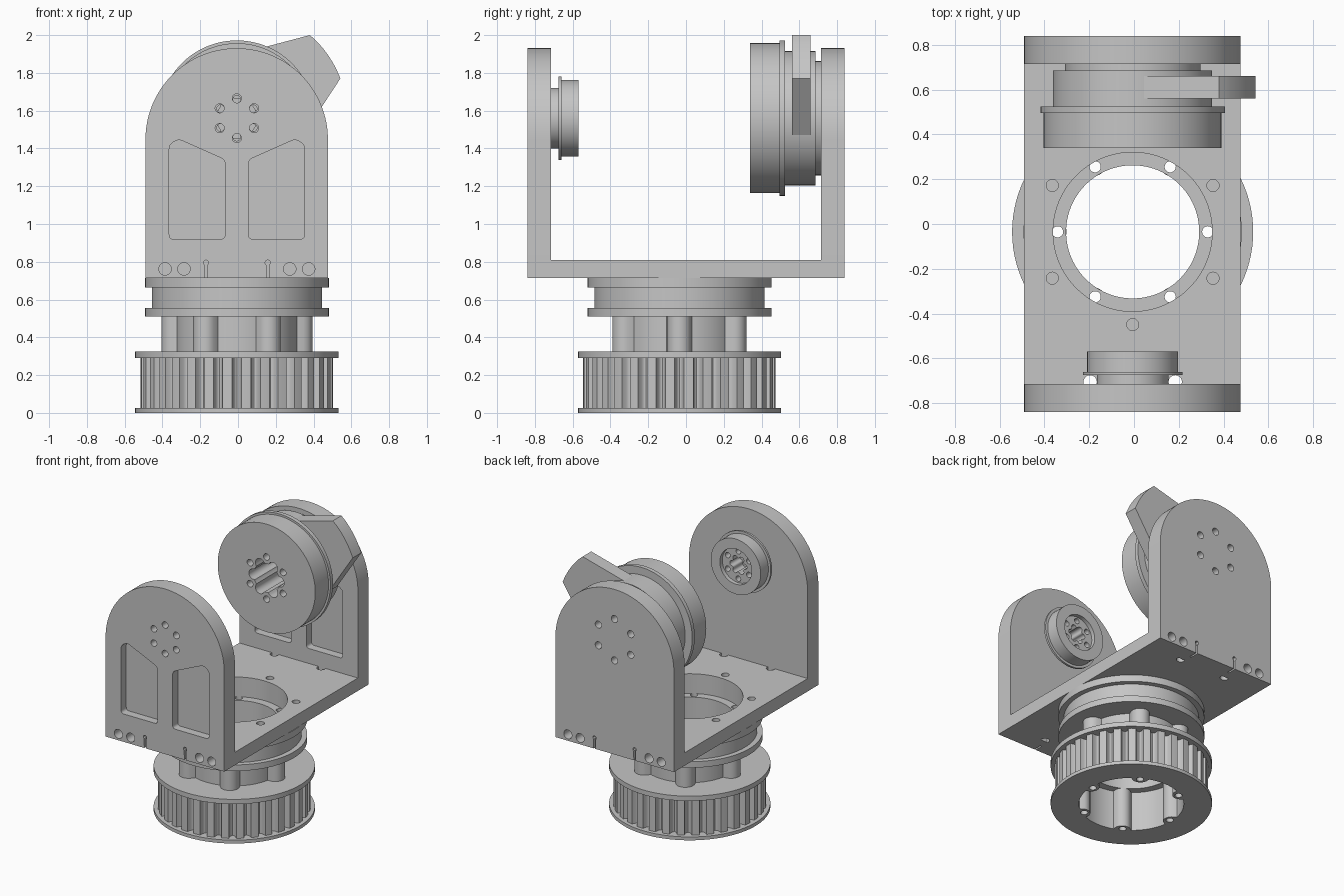
import bpy
import bmesh
from math import sin, cos, pi, sqrt, radians
from mathutils import Vector, Matrix

cube = bpy.data.objects.get("Cube")
if cube:
    bpy.data.objects.remove(cube)

CX, CY = -0.006, -0.035      # turntable axis
SHAFT = 1.56                 # height of the tilt axis
STEP = pi / 3
parts = []

grey = bpy.data.materials.new("machined_grey")
grey.use_nodes = True
tone = (0.56, 0.56, 0.56, 1)
grey.diffuse_color = tone
grey.node_tree.nodes["Principled BSDF"].inputs["Base Color"].default_value = tone


# ---- outline helpers ----
def polar(radius, c=(CX, CY), n=96):
    """Closed outline whose radius is a number or a function of angle."""
    f = radius if callable(radius) else lambda a: radius
    return [(c[0] + f(2 * pi * i / n) * cos(2 * pi * i / n),
             c[1] + f(2 * pi * i / n) * sin(2 * pi * i / n)) for i in range(n)]


def ring_of_holes(dist, r, c=(CX, CY), start=0.0):
    return [polar(r, (c[0] + dist * cos(start + k * STEP),
                      c[1] + dist * sin(start + k * STEP)), 20) for k in range(6)]


def lobed(base, dist, r, side):
    """Six round lobes added outside (side 1) or bosses inside (side -1)."""
    def f(a):
        d = (a + STEP / 2) % STEP - STEP / 2
        q = r * r - (dist * sin(d)) ** 2
        if q < 0:
            return base
        edge = dist * cos(d) + side * sqrt(q)
        return max(base, edge) if side > 0 else min(base, edge)
    return f


def rounded(points, r):
    pts = [Vector(p) for p in points]
    out = []
    for i, p in enumerate(pts):
        a = p + (pts[i - 1] - p).normalized() * r
        b = p + (pts[(i + 1) % len(pts)] - p).normalized() * r
        for t in (0, .2, .4, .6, .8, 1):
            out.append(tuple(a * (1 - t) ** 2 + p * 2 * t * (1 - t) + b * t * t))
    return out


# ---- solid helpers ----
def slab(name, loops, lo, hi, axis="z", keep=True):
    """Extrude outlines (first is outer, others are holes) from lo to hi."""
    cu = bpy.data.curves.new(name, "CURVE")
    cu.dimensions, cu.fill_mode, cu.extrude = "2D", "BOTH", (hi - lo) / 2
    for loop in loops:
        sp = cu.splines.new("POLY")
        sp.points.add(len(loop) - 1)
        for p, co in zip(sp.points, loop):
            p.co = (co[0], co[1], 0, 1)
        sp.use_cyclic_u = True
    tmp = bpy.data.objects.new(name + "_outline", cu)
    bpy.context.collection.objects.link(tmp)
    dg = bpy.context.evaluated_depsgraph_get()
    me = bpy.data.meshes.new_from_object(tmp.evaluated_get(dg))
    bpy.data.objects.remove(tmp)
    mid = (lo + hi) / 2
    if axis == "y":
        me.transform(Matrix.Translation((0, mid, 0)) @ Matrix.Rotation(pi / 2, 4, "X"))
    else:
        me.transform(Matrix.Translation((0, 0, mid)))
    bm = bmesh.new()
    bm.from_mesh(me)
    bmesh.ops.remove_doubles(bm, verts=bm.verts, dist=1e-5)
    bmesh.ops.recalc_face_normals(bm, faces=bm.faces)
    bm.to_mesh(me)
    bm.free()
    me.name = name
    me.materials.clear()
    me.materials.append(grey)
    ob = bpy.data.objects.new(name, me)
    bpy.context.collection.objects.link(ob)
    if keep:
        parts.append(ob)
    else:
        ob.hide_render = True
    return ob


def cut(ob, cutters):
    for c in cutters:
        m = ob.modifiers.new("cut", "BOOLEAN")
        m.operation, m.solver, m.object = "DIFFERENCE", "EXACT", c
    dg = bpy.context.evaluated_depsgraph_get()
    me = bpy.data.meshes.new_from_object(ob.evaluated_get(dg))
    ob.modifiers.clear()
    ob.data = me
    for c in cutters:
        bpy.data.objects.remove(c)


# ---- toothed pulley ----
bolts = ring_of_holes(0.335, 0.025)
bore = polar(lobed(0.35, 0.355, 0.06, -1), n=180)
neck = polar(0.297)


def teeth(a):
    return 0.51 - 0.045 * sqrt(max(0, cos(32 * a)))


slab("pulley_bottom_flange", [polar(0.538), bore] + bolts, 0, 0.025)
slab("pulley_teeth", [polar(teeth, n=512), bore] + bolts, 0.025, 0.29)
slab("pulley_top_flange", [polar(0.538), neck] + bolts, 0.29, 0.325)

# ---- lobed hub and turntable bearing ----
hub = polar(lobed(0.325, 0.335, 0.065, 1), n=180)
slab("lobed_hub", [hub, neck] + bolts, 0.325, 0.51)
slab("bearing_lower_flange", [polar(0.487), neck] + bolts, 0.51, 0.555)
slab("bearing_body", [polar(0.45), neck] + bolts, 0.555, 0.665)
slab("bearing_upper_flange", [polar(0.487), polar(0.355)], 0.665, 0.715)

# ---- bracket floor ----
X0, X1, FOOT = -0.49, 0.476, 0.715
floor_outline = [(X0, -FOOT), (X1, -FOOT), (X1, FOOT), (X0, FOOT)]
floor = slab("bracket_floor", [floor_outline, polar(0.355)]
             + ring_of_holes(0.414, 0.027, start=STEP / 2), 0.715, 0.81)
cut(floor, [slab("floor_cutter", [polar(0.03, (CX + s * 0.19, t * 0.705), 20)],
                 0.6, 0.9, keep=False) for s in (-1, 1) for t in (-1, 1)])

# ---- bracket side plates, each a solid layer and a layer with windows or slots ----
half, mid_x = (X1 - X0) / 2, (X0 + X1) / 2
dome = [(mid_x + half * cos(pi * i / 64), 1.4475 + half * sin(pi * i / 64)) for i in range(65)]
plain = [(X0, FOOT), (X1, FOOT)] + dome


def keyhole(x):
    """Thin slot rising from the bottom edge to a small round end."""
    eye = [(x - 0.014 * sin(a), 0.795 - 0.014 * cos(a))
           for a in (radians(30 + 30 * i) for i in range(11))]
    return [(x - 0.006, FOOT)] + eye + [(x + 0.006, FOOT)]


slotted = [(X0, FOOT)] + keyhole(CX - 0.163) + keyhole(CX + 0.163) + [(X1, FOOT)] + dome
corners = [(0.062, 0.92), (0.358, 0.92), (0.358, 1.42), (0.31, 1.45), (0.062, 1.34)]
windows = [rounded([(CX + s * x, z) for x, z in corners], 0.024) for s in (-1, 1)]
feet = [polar(0.033, (CX + s * x, 0.762), 24) for s in (-1, 1) for x in (0.28, 0.38)]


def side_plate(name, y, ring, hole, outer, inner):
    holes = feet + ring_of_holes(ring, hole, (CX, SHAFT), pi / 6)
    slab(name + "_window_layer", [outer] + holes + windows, y, y + 0.06, "y")
    slab(name + "_solid_layer", [inner] + holes, y + 0.06, y + 0.125, "y")


side_plate("front_plate", -0.84, 0.105, 0.024, slotted, plain)
side_plate("back_plate", 0.715, 0.152, 0.026, plain, slotted)

# ---- front pivot bearing ----
S = (CX, SHAFT)
slab("pivot_spacer", [polar(0.16, S), polar(0.125, S)], -0.715, -0.675, "y")
slab("pivot_flange", [polar(0.222, S), polar(0.125, S)], -0.675, -0.66, "y")
slab("pivot_body", [polar(0.203, S), polar(0.13, S)], -0.66, -0.57, "y")
slab("pivot_core", [polar(0.13, S), polar(lobed(0.05, 0.05, 0.02, 1), S)]
     + ring_of_holes(0.1, 0.02, S, pi / 6), -0.715, -0.6, "y")

# ---- back drive drum ----
star = polar(lobed(0.105, 0.105, 0.038, 1), S, 180)
drum_bolts = ring_of_holes(0.155, 0.024, S, pi / 6)
for name, r, lo, hi in (("drum_body", 0.397, 0.34, 0.495), ("drum_flange", 0.412, 0.495, 0.525),
                        ("drum_rear", 0.355, 0.525, 0.685), ("drum_spacer", 0.302, 0.685, 0.715)):
    slab(name, [polar(r, S), star] + drum_bolts, lo, hi, "y")

# ---- stop arm on the drum ----
tip = [(CX + 0.587 * cos(radians(21 + 2.65 * i)), SHAFT + 0.587 * sin(radians(21 + 2.65 * i)))
       for i in range(10)]
slab("stop_arm", [[(0.345, 1.47)] + tip + [(0.38, 2.0), (0.04, 1.91), (0.2, 1.65)]],
     0.56, 0.66, "y")

# ---- smooth round walls, crisp edges ----
bpy.ops.object.select_all(action="DESELECT")
for ob in parts:
    ob.select_set(True)
bpy.context.view_layer.objects.active = parts[0]
bpy.ops.object.shade_smooth_by_angle(angle=radians(30))
